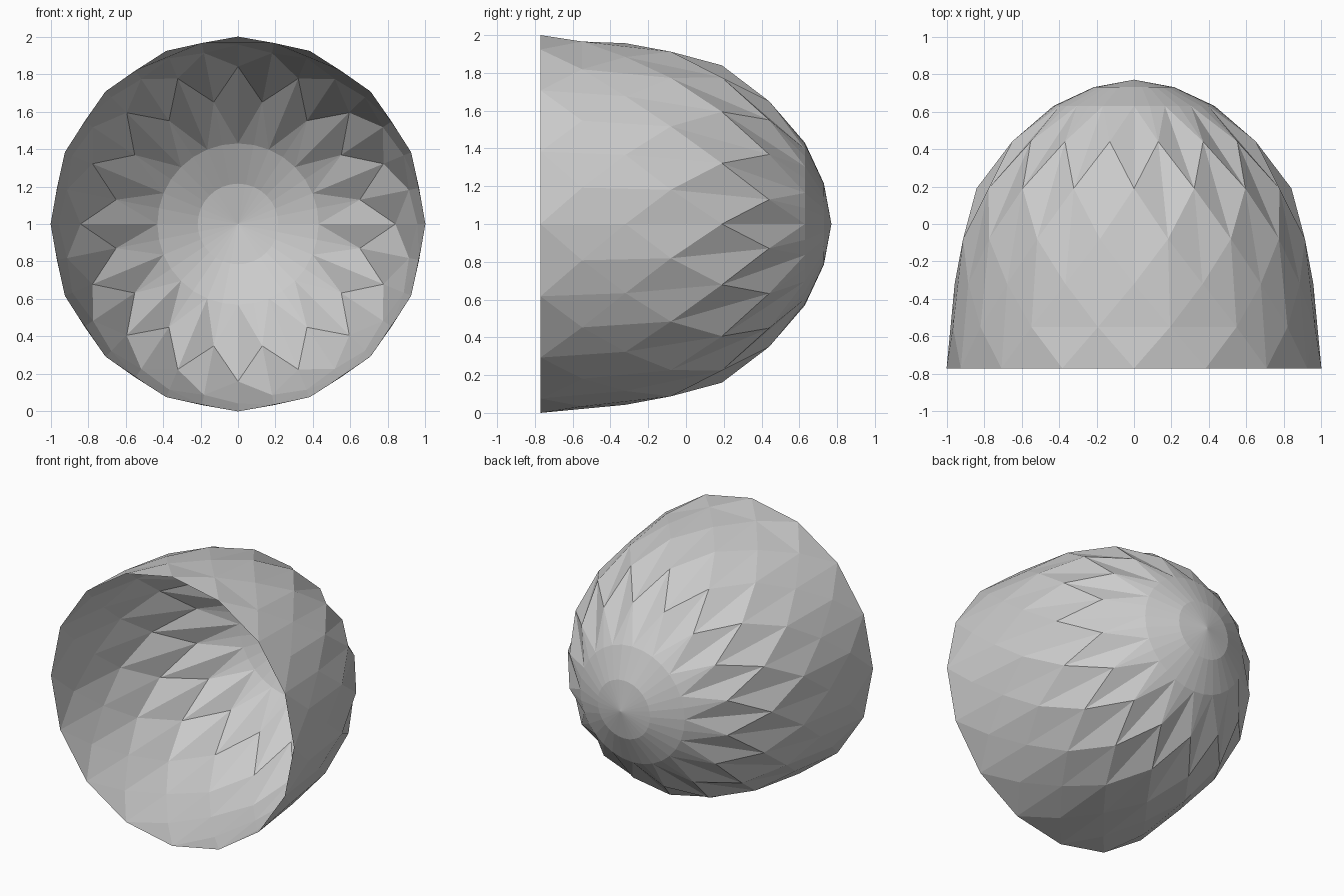
import bpy, bmesh, math

if "Cube" in bpy.data.objects:
    bpy.data.objects.remove(bpy.data.objects["Cube"])

N = 32  # half-steps around the opening; lower rings use every second one, staggered
# (y, radius) from the open rim to the last faceted ring
PROFILE = [(-0.77, 1.0), (-0.55, 0.985), (-0.32, 0.957), (-0.08, 0.93),
           (0.19, 0.84), (0.44, 0.663), (0.63, 0.43), (0.73, 0.215)]
CAP = 6  # first ring of the fine round cap

bm = bmesh.new()


def ring_vert(y, r, a):
    t = 2 * math.pi * a / N
    return bm.verts.new((r * math.sin(t), y, 1 + r * math.cos(t)))


rings = []
for i, (y, r) in enumerate(PROFILE):
    rings.append({a: ring_vert(y, r, a) for a in range(N)
                  if i >= CAP or a % 2 == i % 2})


def v(i, a):
    return rings[i][a % N]


def face(*vs):
    bm.faces.new(vs)


# rim row of triangles
for a in range(1, N, 2):
    face(v(0, a - 1), v(0, a + 1), v(1, a))

# staggered diamonds, creased lengthwise (crosswise at the upper rim)
for i in range(1, CAP):
    for a in range((i + 1) % 2, N, 2):
        low, left, right, high = v(i - 1, a), v(i, a - 1), v(i, a + 1), v(i + 1, a)
        if i == 1 and min(a, N - a) <= 3:
            face(low, right, left)
            face(left, right, high)
        else:
            face(low, right, high)
            face(low, high, left)

# join the diamonds to the round cap
for a in range(1, N, 2):
    face(v(5, a), v(6, a), v(6, a - 1))
    face(v(5, a), v(6, a + 1), v(6, a))

# round cap
tip = bm.verts.new((0, 0.77, 1))
for a in range(N):
    face(v(6, a), v(6, a + 1), v(7, a + 1), v(7, a))
    face(v(7, a), v(7, a + 1), tip)

bmesh.ops.recalc_face_normals(bm, faces=bm.faces)
mesh = bpy.data.meshes.new("faceted_dome")
bm.to_mesh(mesh)
bm.free()
bpy.context.collection.objects.link(bpy.data.objects.new("faceted_dome", mesh))
